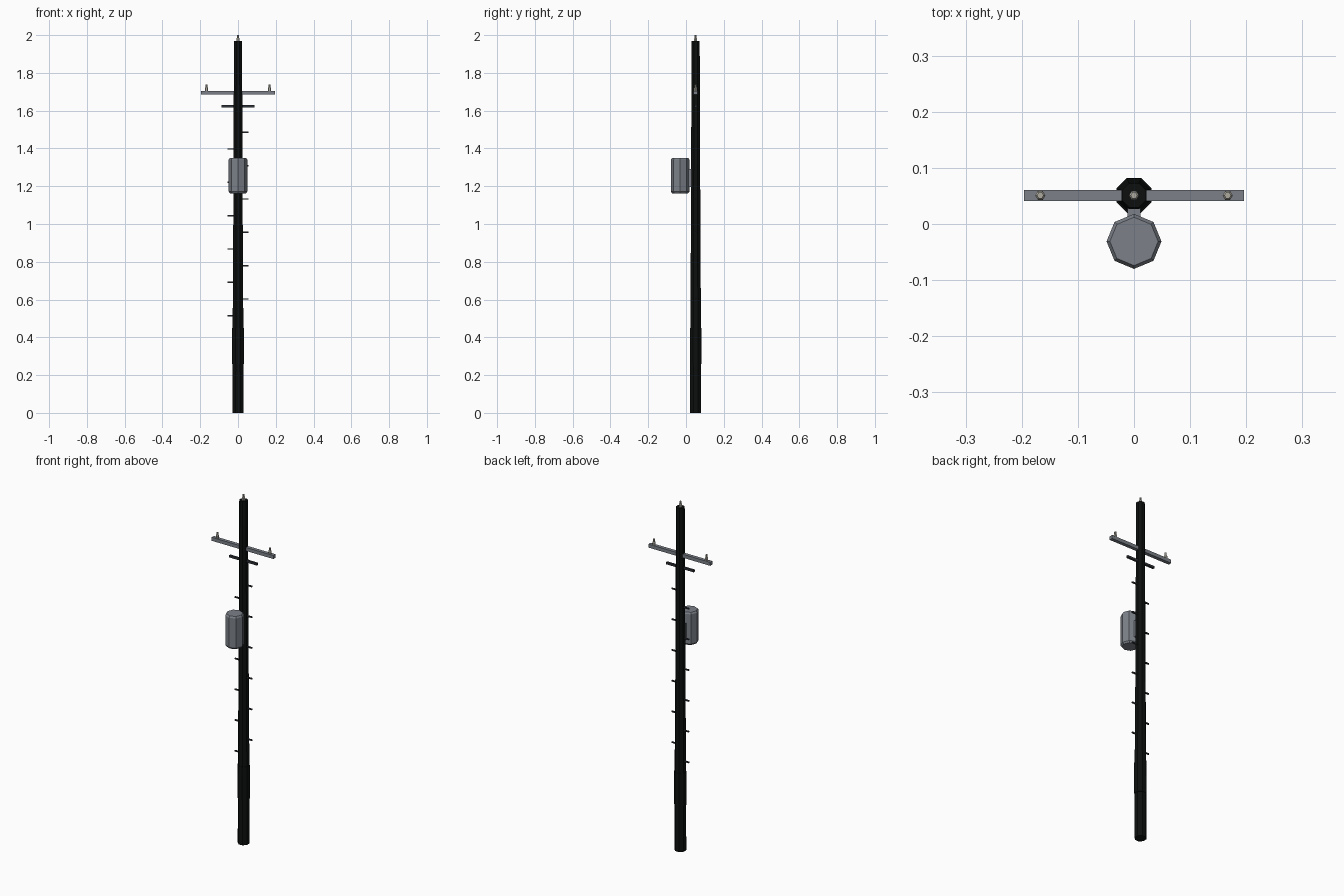
import bpy, bmesh, math

if "Cube" in bpy.data.objects:
    bpy.data.objects.remove(bpy.data.objects["Cube"])

def mat(name, rgb):
    m = bpy.data.materials.new(name)
    m.diffuse_color = (*rgb, 1)
    m.use_nodes = True
    m.node_tree.nodes["Principled BSDF"].inputs["Base Color"].default_value = m.diffuse_color
    return m

BLACK = mat("tarred_black", (0.004, 0.005, 0.005))
GREY = mat("slate_grey", (0.20, 0.22, 0.25))
DARK = mat("dark_metal", (0.03, 0.033, 0.04))
CREAM = mat("porcelain", (0.42, 0.40, 0.35))
PY = 0.051  # pole axis in y

def lathe(name, profile, sides, centre, material, turn=0.0):
    """Closed flat-faced stack of rings from (radius, z) pairs."""
    bm = bmesh.new()
    rings = []
    for r, z in profile:
        rings.append([bm.verts.new((centre[0] + r * math.cos(turn + 2 * math.pi * i / sides),
                                    centre[1] + r * math.sin(turn + 2 * math.pi * i / sides), z))
                      for i in range(sides)])
    for a, b in zip(rings, rings[1:]):
        for i in range(sides):
            j = (i + 1) % sides
            bm.faces.new((a[i], a[j], b[j], b[i]))
    bm.faces.new(rings[0][::-1])
    bm.faces.new(rings[-1])
    me = bpy.data.meshes.new(name)
    bm.to_mesh(me)
    bm.free()
    me.materials.append(material)
    ob = bpy.data.objects.new(name, me)
    bpy.context.collection.objects.link(ob)
    return ob

def box(name, lo, hi, material):
    bpy.ops.mesh.primitive_cube_add(size=1, location=[(a + b) / 2 for a, b in zip(lo, hi)])
    ob = bpy.context.object
    ob.name = name
    ob.scale = [b - a for a, b in zip(lo, hi)]
    ob.data.materials.append(material)
    return ob

# Tapered octagonal pole, flats facing the axes
K = 1 / math.cos(math.pi / 8)
lathe("pole", [(0.029 * K, 0), (0.0285 * K, 0.45), (0.0255 * K, 0.9), (0.0215 * K, 1.968)],
      8, (0, PY), BLACK, math.pi / 8)
# Protective sleeve near the base
lathe("pole_sleeve", [(0.031 * K, 0.26), (0.0305 * K, 0.45)], 8, (0, PY), BLACK, math.pi / 8)

# Crossarm and brace bar
box("crossarm", (-0.196, PY - 0.01, 1.685), (0.196, PY + 0.01, 1.705), GREY)
box("brace_bar", (-0.088, PY - 0.006, 1.617), (0.088, PY + 0.006, 1.629), DARK)

# Insulators: two on the arm, one on the pole top
for name, x, z in (("left_insulator", -0.167, 1.704), ("right_insulator", 0.167, 1.704),
                   ("top_insulator", 0, 1.966)):
    lathe(name, [(0.009, z), (0.009, z + 0.016), (0.006, z + 0.02), (0.006, z + 0.034)],
          6, (x, PY), CREAM)

# Transformer can with chamfered lid and base
lathe("transformer", [(0.042, 1.162), (0.049, 1.171), (0.049, 1.341), (0.043, 1.35)],
      8, (0, -0.031), GREY)
box("transformer_bracket", (-0.012, 0.0, 1.195), (0.012, 0.035, 1.29), GREY)

# Alternating climbing pegs
for i in range(12):
    s = -1 if i % 2 == 0 else 1
    z = 0.515 + i * 0.0882
    x0, x1 = sorted((s * 0.015, s * 0.055))
    box(f"climbing_peg_{i + 1}", (x0, PY - 0.0035, z - 0.0035), (x1, PY + 0.0035, z + 0.0035), DARK)
